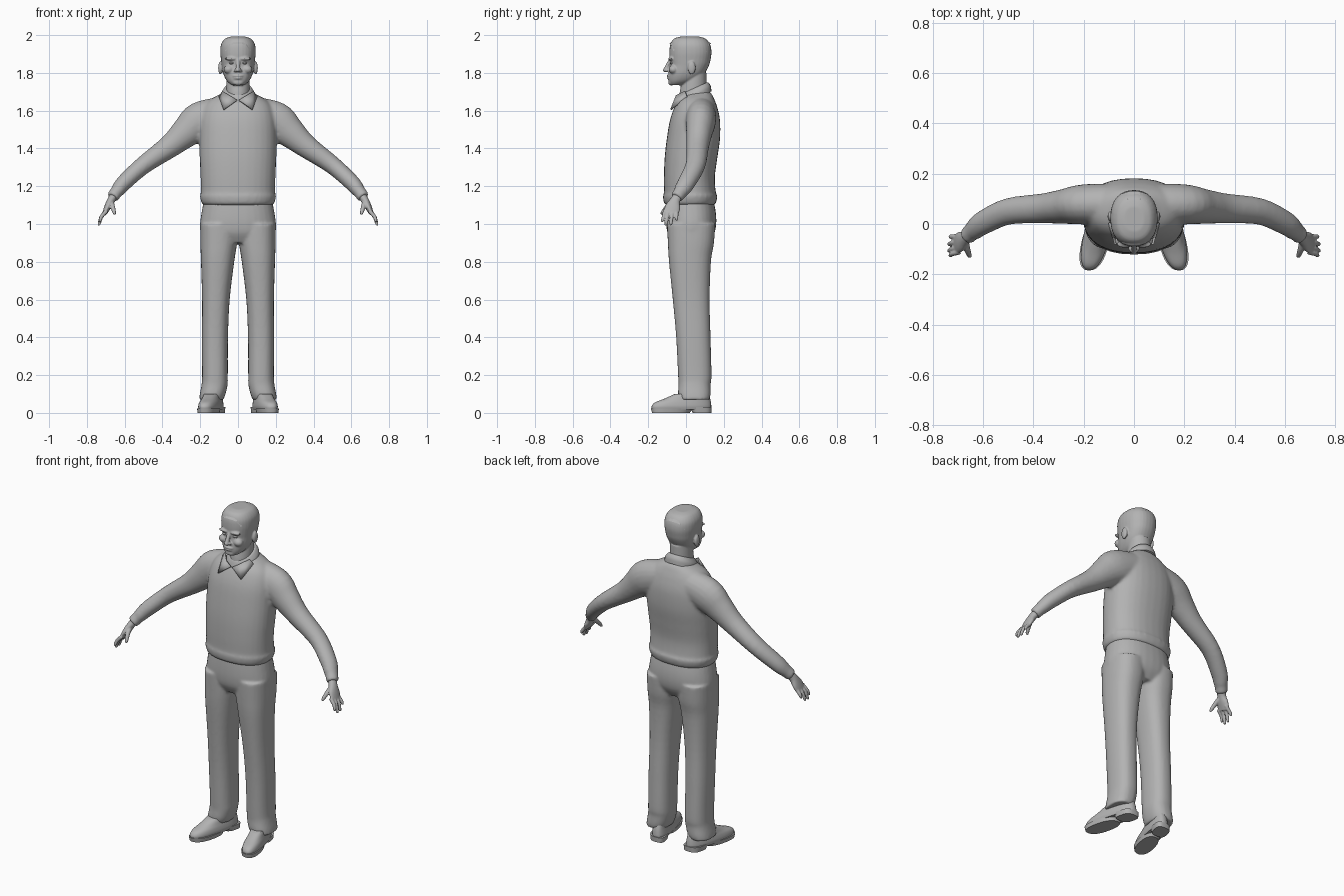
import bpy, bmesh, math
from mathutils import Vector, Matrix

cube = bpy.data.objects.get("Cube")
if cube:
    bpy.data.objects.remove(cube, do_unlink=True)

grey = bpy.data.materials.new("plain grey")
grey.use_nodes = True
tone = (0.45, 0.45, 0.45, 1)
grey.diffuse_color = tone
grey.node_tree.nodes["Principled BSDF"].inputs["Base Color"].default_value = tone
SIDES = (1, -1)


def resample(rings, steps):
    """Smooth curve through the listed rings."""
    out = []
    n = len(rings)
    for i in range(n - 1):
        p = [rings[max(0, min(n - 1, i + k))] for k in (-1, 0, 1, 2)]
        for s in range(steps):
            t = s / steps
            out.append([0.5 * (2 * b + (c - a) * t + (2 * a - 5 * b + 4 * c - d) * t * t
                               + (3 * b - a - 3 * c + d) * t ** 3) for a, b, c, d in zip(*p)])
    return out + [list(rings[-1])]


def skin(bm, frames, power, sides, lean=0, tilt=0):
    """Closed tube through frames of centre, two axes and two radii."""
    loops = []
    for c, u, v, a, b in frames:
        loop = []
        for k in range(sides):
            t = math.tau * k / sides
            co, si = math.cos(t), math.sin(t)
            q = u * (a * math.copysign(abs(co) ** (2 / power), co)) \
                + v * (b * math.copysign(abs(si) ** (2 / power), si))
            loop.append(bm.verts.new(c + q + Vector((-lean * (c.y + q.y), 0, tilt * q.y))))
        loops.append(loop)
    for lo, hi in zip(loops, loops[1:]):
        for k in range(sides):
            m = (k + 1) % sides
            bm.faces.new((lo[k], lo[m], hi[m], hi[k]))
    bm.faces.new(loops[0])
    bm.faces.new(loops[-1])


def stack(bm, rings, power=2.3, side=1, steps=4, sides=32, lean=0, tilt=0):
    """Level rings: height, centre x, half width, front y, back y."""
    frames = [(Vector((side * x, (f + b) / 2, z)), Vector((1, 0, 0)), Vector((0, 1, 0)), w, (b - f) / 2)
              for z, x, w, f, b in resample(rings, steps)]
    skin(bm, frames, power, sides, lean * side, tilt)


def limb(bm, rings, side=1, steps=4, sides=20):
    """Rings square to a path: x, y, z, thickness radius, depth radius."""
    pts = resample(rings, steps)
    cs = [Vector((side * p[0], p[1], p[2])) for p in pts]
    frames = []
    for i, p in enumerate(pts):
        t = (cs[min(i + 1, len(cs) - 1)] - cs[max(i - 1, 0)]).normalized()
        v = Vector((0, 1, 0))
        v = (v - t * v.dot(t)).normalized()
        frames.append((cs[i], v.cross(t), v, p[3], p[4]))
    skin(bm, frames, 2, sides)


def ball(bm, place, size):
    bmesh.ops.create_uvsphere(bm, u_segments=20, v_segments=12, radius=1,
                              matrix=Matrix.Translation(place) @ Matrix.Diagonal((*size, 1)))


def finish(name, bm, voxel=0, smooth=0, angle=0.7):
    bmesh.ops.recalc_face_normals(bm, faces=bm.faces)
    me = bpy.data.meshes.new(name)
    bm.to_mesh(me)
    bm.free()
    me.materials.append(grey)
    ob = bpy.data.objects.new(name, me)
    bpy.context.collection.objects.link(ob)
    if voxel:
        fuse = ob.modifiers.new("fuse", 'REMESH')
        fuse.mode = 'VOXEL'
        fuse.voxel_size = voxel
        fuse.use_smooth_shade = True
        relax = ob.modifiers.new("relax", 'SMOOTH')
        relax.factor = 0.5
        relax.iterations = smooth
    else:
        bpy.ops.object.select_all(action='DESELECT')
        ob.select_set(True)
        bpy.context.view_layer.objects.active = ob
        bpy.ops.object.shade_smooth_by_angle(angle=angle)
    return ob


# Sweater: torso with a gathered hem, plus both sleeves
bm = bmesh.new()
stack(bm, [(1.10, 0, .182, -.108, .15), (1.115, 0, .194, -.118, .16), (1.15, 0, .202, -.122, .166),
           (1.165, 0, .197, -.117, .158), (1.25, 0, .198, -.117, .153), (1.35, 0, .203, -.113, .166),
           (1.45, 0, .205, -.102, .18), (1.55, 0, .2, -.085, .18), (1.62, 0, .18, -.06, .165),
           (1.66, 0, .145, -.035, .15), (1.69, 0, .09, .0, .135), (1.71, 0, .06, .03, .11)])
for s in SIDES:
    limb(bm, [(.08, .08, 1.585, .09, .08), (.2, .078, 1.545, .102, .08), (.275, .07, 1.485, .082, .07),
              (.36, .062, 1.412, .062, .06), (.5, .05, 1.312, .048, .053), (.6, .005, 1.222, .043, .048),
              (.635, -.022, 1.18, .037, .042), (.645, -.03, 1.168, .034, .037),
              (.665, -.05, 1.14, .033, .035)], s)
finish("sweater", bm, .009, 5)

# Trousers: hips and two straight legs
bm = bmesh.new()
stack(bm, [(.9, 0, .17, -.07, .12), (.95, 0, .197, -.097, .15), (1.0, 0, .201, -.105, .16),
           (1.06, 0, .193, -.105, .158), (1.13, 0, .18, -.1, .145)])
for s in SIDES:
    stack(bm, [(.07, .142, .064, -.035, .125), (.1, .134, .068, -.042, .13), (.15, .124, .069, -.04, .13),
               (.2, .122, .068, -.042, .135), (.4, .122, .069, -.052, .13), (.6, .117, .073, -.07, .125),
               (.8, .108, .088, -.09, .132), (.9, .102, .097, -.096, .148), (1.0, .1, .099, -.1, .155)],
          2.4, s)
finish("trousers", bm, .008, 4)

# Shoes: upper, front sole and heel block
for s, label in zip(SIDES, ("left", "right")):
    bm = bmesh.new()
    stack(bm, [(.018, .138, .05, -.18, .132), (.035, .138, .053, -.182, .134), (.055, .138, .05, -.165, .132),
               (.075, .138, .045, -.115, .128), (.1, .138, .042, -.06, .12)], 2.5, s, lean=.22)
    stack(bm, [(0, .138, .051, -.18, .02), (.024, .138, .055, -.185, .035)], 2.4, s, 1, lean=.22)
    stack(bm, [(0, .138, .046, .035, .134), (.03, .138, .05, .02, .136)], 3, s, 1, lean=.22)
    finish(label + "_shoe", bm)

# Hands: palm, four fingers and a thumb
for s, label in zip(SIDES, ("left", "right")):
    bm = bmesh.new()
    limb(bm, [(.65, -.035, 1.16, .022, .025), (.672, -.057, 1.125, .021, .027),
              (.69, -.07, 1.09, .018, .04), (.707, -.08, 1.055, .012, .04)], s)
    for root, tip, low in ((-.112, -.125, 1.01), (-.092, -.106, .992), (-.07, -.08, .993), (-.05, -.05, 1.018)):
        bend = .005 if low < 1 else 0
        limb(bm, [(.695, root, 1.07, .011, .01), (.722, (root + tip) / 2, 1.04, .01, .0095),
                  (.73 + bend, tip, low + .008, .008, .008), (.731 + bend, tip, low, .005, .005)], s)
    limb(bm, [(.672, -.06, 1.12, .014, .014), (.665, -.095, 1.095, .013, .013),
              (.656, -.122, 1.065, .01, .01), (.652, -.13, 1.05, .006, .006)], s)
    finish(label + "_hand", bm, .004, 2)

# Head: skull, neck, nose, mouth, brows, cheeks and ears
bm = bmesh.new()
stack(bm, [(1.735, 0, .032, -.082, -.02), (1.75, 0, .052, -.09, .03), (1.77, 0, .067, -.093, .07),
           (1.80, 0, .079, -.092, .10), (1.84, 0, .086, -.085, .122), (1.87, 0, .09, -.087, .13),
           (1.91, 0, .094, -.088, .135), (1.95, 0, .09, -.083, .128), (1.98, 0, .07, -.065, .105),
           (1.992, 0, .04, -.03, .07)])
stack(bm, [(1.6, 0, .06, -.04, .1), (1.7, 0, .062, -.033, .107), (1.8, 0, .062, -.01, .108)], 2)
limb(bm, [(0, -.08, 1.875, .01, .009), (0, -.096, 1.845, .011, .009), (0, -.108, 1.815, .013, .013)])
ball(bm, (0, -.108, 1.814), (.013, .015, .011))
ball(bm, (0, -.09, 1.784), (.027, .013, .006))
ball(bm, (0, -.09, 1.772), (.023, .012, .006))
ball(bm, (0, -.078, 1.749), (.03, .016, .016))
for s in SIDES:
    ball(bm, (s * .014, -.098, 1.812), (.009, .012, .008))
    ball(bm, (s * .036, -.08, 1.875), (.034, .015, .009))
    ball(bm, (s * .048, -.066, 1.818), (.028, .025, .023))
    ball(bm, (s * .094, .03, 1.826), (.011, .021, .035))
finish("head", bm, .0045, 3)

# Eyes
bm = bmesh.new()
for s in SIDES:
    ball(bm, (s * .034, -.074, 1.852), (.014, .012, .007))
finish("eyes", bm)

# Hair: cropped crown of raised blocks
bm = bmesh.new()
COLS, ROWS = 6, 7
grid = []
for j in range(ROWS + 1):
    v = 2 * j / ROWS - 1
    row = []
    for i in range(COLS + 1):
        u = 2 * i / COLS - 1
        row.append(bm.verts.new((.088 * u * (1 - .25 * v * v), .022 + .11 * v * (1 - .2 * u * u),
                                 1.992 - .04 * u ** 4 - .038 * v ** 4)))
    grid.append(row)
for a, b in zip(grid, grid[1:]):
    for i in range(COLS):
        bm.faces.new((a[i], a[i + 1], b[i + 1], b[i]))
bmesh.ops.inset_individual(bm, faces=bm.faces[:], thickness=.003, depth=.008)
finish("hair", bm, angle=.4)

# Shirt collar: tilted band round the neck
bm = bmesh.new()
stack(bm, [(1.66, 0, .092, -.052, .135), (1.69, 0, .088, -.047, .131), (1.712, 0, .074, -.038, .12),
           (1.718, 0, .066, -.032, .113)], 2.1, tilt=.45)
finish("collar_band", bm)

# Shirt collar: two pointed flaps
bm = bmesh.new()
for s in SIDES:
    pts = [(.004, -.06, 1.655), (.076, -.08, 1.605), (.1, .005, 1.675), (.08, -.005, 1.702), (.045, -.05, 1.68)]
    vs = [bm.verts.new((s * x, y, z)) for x, y, z in pts]
    bm.faces.new((vs[0], vs[1], vs[4]))
    bm.faces.new((vs[1], vs[2], vs[3], vs[4]))
flaps = finish("collar_flaps", bm)
thick = flaps.modifiers.new("thickness", 'SOLIDIFY')
thick.thickness = .008
thick.offset = 0
